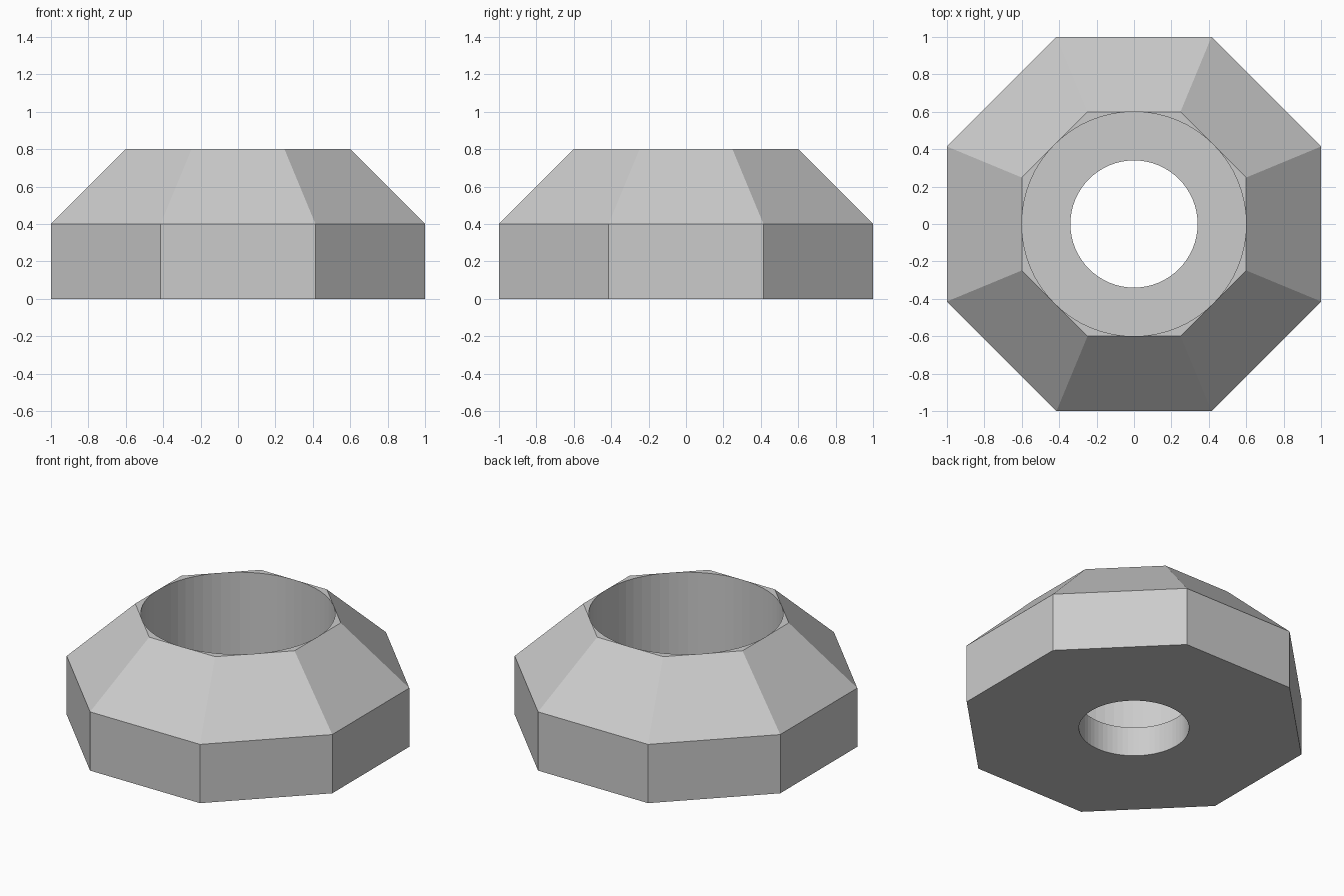
import bpy, bmesh
from math import pi, cos, sin

if "Cube" in bpy.data.objects:
    bpy.data.objects.remove(bpy.data.objects["Cube"])

SEGMENTS = 64                # divisions of the round bores
ARC = SEGMENTS // 8
BASE, SHOULDER, TOP, FLOOR = 0.0, 0.4, 0.8, 0.2
BORE, HOLE = 0.6, 0.34

bm = bmesh.new()


def ring(radius, z, count, turn=0.0):
    return [bm.verts.new((radius * cos(2 * pi * i / count + turn),
                          radius * sin(2 * pi * i / count + turn), z))
            for i in range(count)]


def octagon(apothem, z):
    return ring(apothem / cos(pi / 8), z, 8, pi / 8)


def arc(circle, start):
    return [circle[(start + j) % SEGMENTS] for j in range(ARC + 1)]


foot = octagon(1.0, BASE)
shoulder = octagon(1.0, SHOULDER)
crown = octagon(BORE, TOP)
rim = ring(BORE, TOP, SEGMENTS)
seat = ring(BORE, FLOOR, SEGMENTS)
hole_top = ring(HOLE, FLOOR, SEGMENTS)
hole_foot = ring(HOLE, BASE, SEGMENTS)

# Octagonal outside, crown corners and underside
for k in range(8):
    n = (k + 1) % 8
    bm.faces.new((foot[k], foot[n], shoulder[n], shoulder[k]))
    tangent = rim[n * ARC]
    bm.faces.new((shoulder[k], shoulder[n], crown[n], tangent, crown[k]))
    bm.faces.new([crown[k]] + arc(rim, k * ARC)[::-1])
    middle = n * ARC
    half = ARC // 2
    bm.faces.new([foot[n], foot[k]] + arc(hole_foot, middle - half))

# Wide bore, its floor, and the narrow through hole
for upper, lower in ((rim, seat), (seat, hole_top), (hole_top, hole_foot)):
    for i in range(SEGMENTS):
        j = (i + 1) % SEGMENTS
        bm.faces.new((upper[i], upper[j], lower[j], lower[i]))

bmesh.ops.recalc_face_normals(bm, faces=bm.faces)
mesh = bpy.data.meshes.new("octagonal_collar")
bm.to_mesh(mesh)
bm.free()

# Plain grey finish
grey = bpy.data.materials.new("grey")
grey.use_nodes = True
colour = (0.6, 0.6, 0.6, 1.0)
grey.diffuse_color = colour
grey.node_tree.nodes["Principled BSDF"].inputs["Base Color"].default_value = colour
mesh.materials.append(grey)

collar = bpy.data.objects.new("octagonal_collar", mesh)
bpy.context.collection.objects.link(collar)
